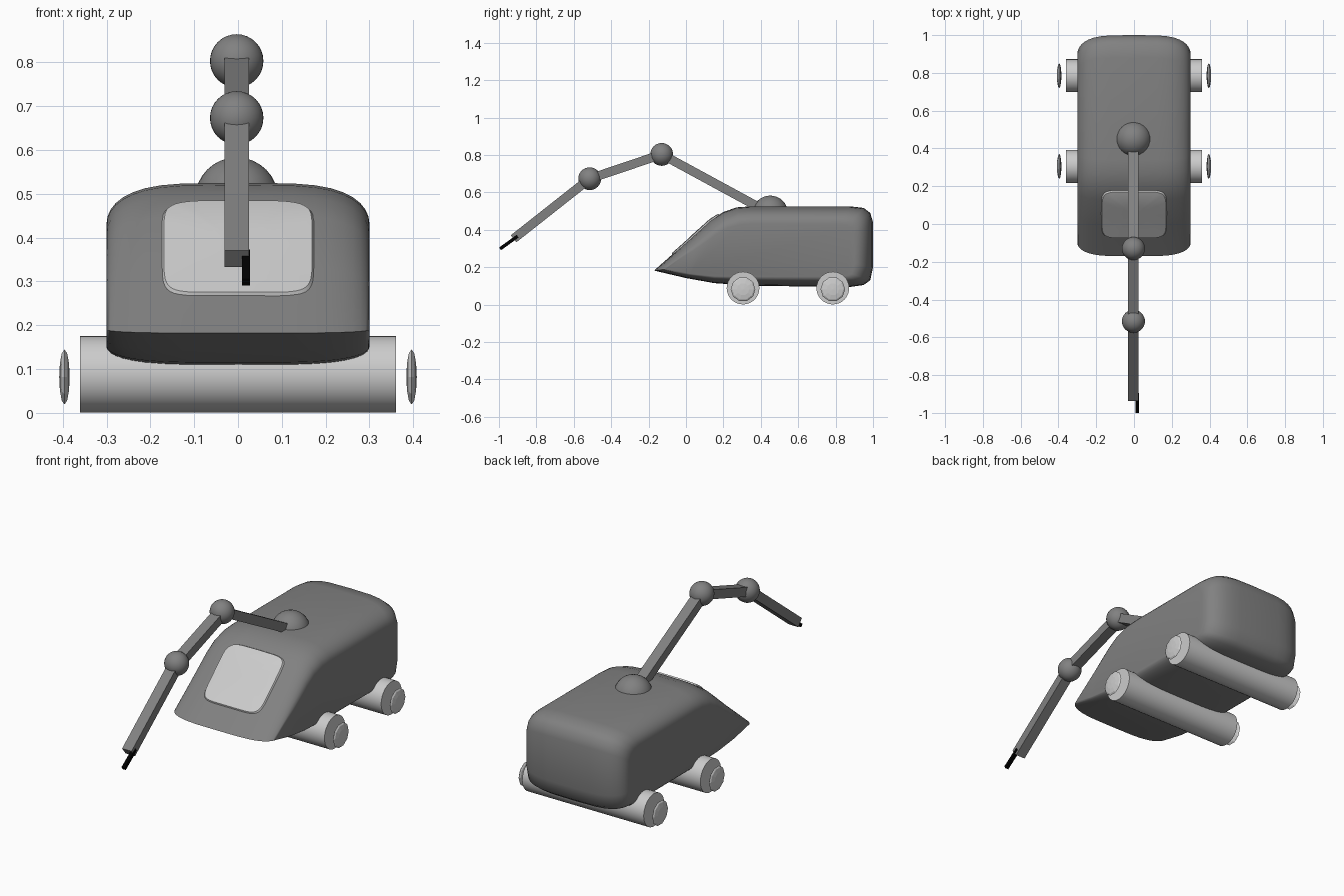
import bpy, bmesh, math

if "Cube" in bpy.data.objects:
    bpy.data.objects.remove(bpy.data.objects["Cube"])

def material(name, v):
    m = bpy.data.materials.new(name)
    m.diffuse_color = (v, v, v, 1)
    m.use_nodes = True
    m.node_tree.nodes["Principled BSDF"].inputs["Base Color"].default_value = m.diffuse_color
    return m

GREY = material("mid_grey", 0.22)
LIGHT = material("light_grey", 0.60)
BLACK = material("black", 0.0)

def finish(ob, name, mat, angle=None):
    ob.name = name
    ob.data.materials.append(mat)
    if angle:
        bpy.ops.object.select_all(action='DESELECT')
        ob.select_set(True)
        bpy.context.view_layer.objects.active = ob
        bpy.ops.object.shade_smooth_by_angle(angle=math.radians(angle))
    return ob

def from_bmesh(bm, name, mat, angle=None):
    bmesh.ops.recalc_face_normals(bm, faces=bm.faces)
    me = bpy.data.meshes.new(name)
    bm.to_mesh(me)
    bm.free()
    ob = bpy.data.objects.new(name, me)
    bpy.context.collection.objects.link(ob)
    return finish(ob, name, mat, angle)

# Body: side profile as (y, z) on the centre line and (y, z) at the flat side
W = 0.30
PROFILE = [
    (-.171, .182, -.10, .190), (0.0, .333, .04, .290), (.13, .452, .16, .375),
    (.20, .495, .22, .410), (.27, .520, .29, .428), (.34, .525, .36, .432),
    (.88, .525, .82, .432), (.95, .517, .86, .425), (.985, .49, .885, .41),
    (1.0, .44, .90, .38), (1.0, .20, .90, .22), (.985, .13, .885, .165),
    (.95, .105, .86, .155), (.88, .095, .82, .15), (.36, .10, .36, .15),
    (.15, .115, .15, .152), (0.0, .142, .02, .165)]

bm = bmesh.new()
rings = []
for deg in range(-90, 91, 10):
    s = math.sin(math.radians(deg))
    x = math.copysign(W * math.sqrt(abs(s)), s)
    w = 1 - math.cos(math.radians(deg))
    rings.append([bm.verts.new((x, a + (c - a) * w, b + (d - b) * w))
                  for a, b, c, d in PROFILE])
n = len(PROFILE)
for r0, r1 in zip(rings, rings[1:]):
    for i in range(n):
        j = (i + 1) % n
        bm.faces.new((r0[i], r0[j], r1[j], r1[i]))
bm.faces.new(rings[0])
bm.faces.new(rings[-1])
from_bmesh(bm, "body", GREY, 45)

# Windscreen: thin rounded plate following the sloping front
def slope_z(x, y):
    w = 1 - math.sqrt(1 - (abs(x) / W) ** 4)
    for (a, b, _, _), (c, d, _, _) in zip(PROFILE, PROFILE[1:6]):
        if y <= c:
            return b + (d - b) * (y - a) / (c - a) - w * 0.09
    return 0.525

bm = bmesh.new()
centre = bm.verts.new((0, .05 - .005, slope_z(0, .05) + .006))
prev, N = None, 40
for r, lift in ((.33, .007), (.66, .007), (.96, .007), (1.0, -.004)):
    ring = []
    for k in range(N):
        t = 2 * math.pi * k / N
        cx, cy = math.cos(t), math.sin(t)
        x = .176 * r * math.copysign(abs(cx) ** .33, cx)
        y = .052 + .128 * r * math.copysign(abs(cy) ** .33, cy)
        ring.append(bm.verts.new((x, y - lift * .67, slope_z(x, y) + lift * .74)))
    for k in range(N):
        j = (k + 1) % N
        if prev:
            bm.faces.new((prev[k], prev[j], ring[j], ring[k]))
        else:
            bm.faces.new((centre, ring[k], ring[j]))
    prev = ring
from_bmesh(bm, "windscreen", LIGHT, 40)

# Rollers running across the body, with loose hub caps on both ends
for label, y in (("front", .305), ("rear", .785)):
    bpy.ops.mesh.primitive_cylinder_add(vertices=32, radius=.0875, depth=.72,
                                        location=(0, y, .0885),
                                        rotation=(0, math.pi / 2, 0))
    finish(bpy.context.object, label + "_roller", LIGHT, 40)
    for side, sx in (("left", -1), ("right", 1)):
        bpy.ops.mesh.primitive_uv_sphere_add(segments=10, ring_count=6, radius=1,
                                             location=(sx * .396, y, .082),
                                             rotation=(0, math.pi / 2, 0))
        ob = bpy.context.object
        ob.scale = (.066, .066, .012)
        finish(ob, f"{label}_{side}_hub_cap", LIGHT)

# Arm: ball joints, square beams and a thin tip, placed by (y, z)
def ball(name, p, r):
    bpy.ops.mesh.primitive_uv_sphere_add(segments=32, ring_count=16, radius=r,
                                         location=(-.003, *p))
    finish(bpy.context.object, name, GREY, 40)

def beam(name, p, q, x, width, thick, mat):
    dy, dz = q[0] - p[0], q[1] - p[1]
    bpy.ops.mesh.primitive_cube_add(size=1,
                                    location=(x, (p[0] + q[0]) / 2, (p[1] + q[1]) / 2),
                                    rotation=(math.atan2(dz, dy), 0, 0))
    ob = bpy.context.object
    ob.scale = (width, math.hypot(dy, dz), thick)
    finish(ob, name, mat)

shoulder, elbow, wrist, end = (.45, .488), (-.13, .803), (-.515, .673), (-.922, .352)
ball("shoulder_joint", shoulder, .095)
ball("elbow_joint", elbow, .061)
ball("wrist_joint", wrist, .061)
beam("upper_arm", elbow, shoulder, -.003, .056, .048, GREY)
beam("middle_arm", wrist, elbow, -.003, .056, .048, GREY)
beam("lower_arm", end, wrist, -.003, .056, .048, GREY)
beam("arm_tip", (-.994, .298), (-.90, .366), .018, .018, .018, BLACK)
